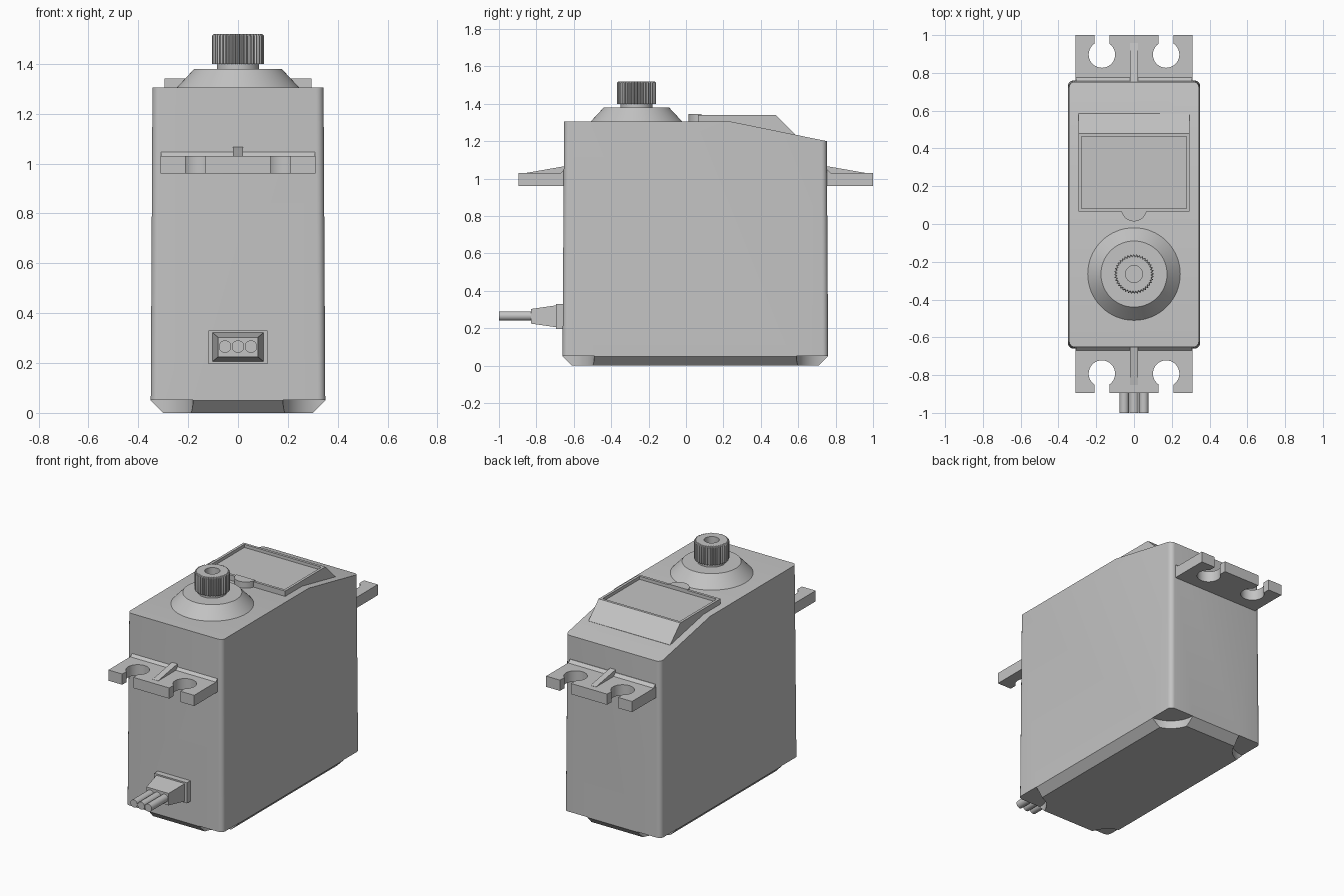
import bpy, bmesh
from math import sin, cos, pi, radians
from mathutils import Vector

if "Cube" in bpy.data.objects:
    bpy.data.objects.remove(bpy.data.objects["Cube"])

grey = bpy.data.materials.new("plain grey")
grey.use_nodes = True
grey.diffuse_color = (0.55, 0.55, 0.55, 1)
grey.node_tree.nodes["Principled BSDF"].inputs["Base Color"].default_value = grey.diffuse_color


def finish(name, bm, smooth=True):
    """Turn a bmesh into a grey object."""
    bmesh.ops.recalc_face_normals(bm, faces=bm.faces[:])
    mesh = bpy.data.meshes.new(name)
    bm.to_mesh(mesh)
    bm.free()
    mesh.materials.append(grey)
    ob = bpy.data.objects.new(name, mesh)
    bpy.context.collection.objects.link(ob)
    if smooth:
        select(ob)
        bpy.ops.object.shade_smooth_by_angle(angle=radians(30))
    return ob


def select(ob):
    bpy.ops.object.select_all(action='DESELECT')
    ob.select_set(True)
    bpy.context.view_layer.objects.active = ob


def loft(rings):
    """Closed skin through rings of equal point count."""
    bm = bmesh.new()
    loops = [[bm.verts.new(p) for p in ring] for ring in rings]
    for a, b in zip(loops, loops[1:]):
        for i in range(len(a)):
            j = (i + 1) % len(a)
            bm.faces.new((a[i], a[j], b[j], b[i]))
    bm.faces.new(loops[0])
    bm.faces.new(loops[-1])
    bmesh.ops.recalc_face_normals(bm, faces=bm.faces[:])
    return bm


def prism(points, axis, lo, hi):
    """Extrude a 2D outline along x or z."""
    if axis == 'x':
        return loft([[(d, a, b) for a, b in points] for d in (lo, hi)])
    return loft([[(a, b, d) for a, b in points] for d in (lo, hi)])


def lathe(profile, x, y, n, tooth=0):
    """Revolve (radius, z) points; wide rings may carry teeth."""
    rings = []
    for r, z in profile:
        radii = [r - (tooth if i % 4 > 1 and r > 0.09 else 0) for i in range(n)]
        rings.append([(x + q * cos(2 * pi * i / n), y + q * sin(2 * pi * i / n), z)
                      for i, q in enumerate(radii)])
    return loft(rings)


def rounded_rect(hx, y0, y1, z, r=0.03, steps=6):
    corners = [(hx - r, y1 - r, 0), (r - hx, y1 - r, 90),
               (r - hx, y0 + r, 180), (hx - r, y0 + r, 270)]
    return [(cx + r * cos(radians(a + 90 * k / steps)),
             cy + r * sin(radians(a + 90 * k / steps)), z)
            for cx, cy, a in corners for k in range(steps + 1)]


# Case: tapered rounded box with a chamfered base and a sloping rear top
bm = loft([rounded_rect(0.30, -0.61, 0.71, 0),
           rounded_rect(0.35, -0.66, 0.76, 0.05),
           rounded_rect(0.343, -0.652, 0.752, 1.305)])
bmesh.ops.bisect_plane(bm, geom=bm.verts[:] + bm.edges[:] + bm.faces[:],
                       plane_co=(0, 0.24, 1.305), plane_no=Vector((0, 0.105, 0.515)),
                       clear_outer=True)
bmesh.ops.holes_fill(bm, edges=[e for e in bm.edges if e.is_boundary])
case = finish("case", bm, False)

# Round screw recesses in the base corners
for x in (-0.35, 0.35):
    for y in (-0.66, 0.76):
        cutter = finish("recess_cutter", lathe([(0.17, -0.1), (0.17, 0.052)], x, y, 64), False)
        cutter.hide_render = True
        mod = case.modifiers.new("recess", 'BOOLEAN')
        mod.operation = 'DIFFERENCE'
        mod.solver = 'EXACT'
        mod.object = cutter
        select(case)
        bpy.ops.object.modifier_apply(modifier=mod.name)
        bpy.data.objects.remove(cutter)
select(case)
bpy.ops.object.shade_smooth_by_angle(angle=radians(30))

# Mounting flanges with keyhole slots, a ramp at the root and a central rib
for side, s, root in (("front", -1, -0.652), ("rear", 1, 0.757)):
    tip = 0.243
    outline = [(-0.31, -0.03), (-0.31, tip)]
    for cx in (-0.17, 0.17):
        outline.append((cx - 0.04, tip))
        for k in range(29):
            a = radians(125 + 290 * k / 28)
            outline.append((cx + 0.07 * cos(a), 0.14 + 0.07 * sin(a)))
        outline.append((cx + 0.04, tip))
    outline += [(0.31, tip), (0.31, -0.03)]
    finish(side + "_flange", prism([(x, root + s * v) for x, v in outline], 'z', 0.96, 1.03))
    ramp = [(-0.02, 1.0), (0.018, 1.0), (0.018, 1.03), (0, 1.048), (-0.02, 1.048)]
    finish(side + "_flange_ramp",
           prism([(root + s * v, z) for v, z in ramp], 'x', -0.308, 0.308), False)
    rib = [(-0.02, 1.0), (0.2, 1.0), (0.2, 1.031), (0, 1.066), (-0.02, 1.066)]
    finish(side + "_flange_rib",
           prism([(root + s * v, z) for v, z in rib], 'x', -0.02, 0.02), False)

# Raised cover with a sunken label area
cover = [(0.065, 1.25), (0.065, 1.34), (0.48, 1.34), (0.585, 1.236), (0.585, 1.2), (0.24, 1.2)]
bm = prism(cover, 'x', -0.295, 0.295)
bm.normal_update()
top = [f for f in bm.faces if f.normal.z > 0.95]
bmesh.ops.inset_region(bm, faces=top, thickness=0.024)
bmesh.ops.inset_region(bm, faces=top, thickness=0.0005, depth=-0.02)
finish("raised_cover", bm, False)

# Half-round tab at the cover's front edge
tab = [(0.068 * cos(pi * k / 24), 0.082 - 0.068 * sin(pi * k / 24)) for k in range(25)]
finish("cover_tab", prism(tab, 'z', 1.28, 1.345))

# Output boss and splined shaft
finish("output_boss", lathe([(0.245, 1.29), (0.245, 1.305), (0.175, 1.38)], 0, -0.265, 64))
shaft = [(0.085, 1.37), (0.085, 1.4), (0.104, 1.4), (0.104, 1.512), (0.098, 1.52),
         (0.045, 1.52), (0.045, 1.42)]
finish("splined_shaft", lathe(shaft, 0, -0.265, 160, 0.007))


# Cable entry: collar, tapered strain relief and three wires
def cable_ring(hx, hz, y):
    return [(sx * hx, y, 0.264 + sz * hz) for sx, sz in ((-1, -1), (1, -1), (1, 1), (-1, 1))]


finish("cable_collar", loft([cable_ring(0.118, 0.067, y) for y in (-0.63, -0.696)]), False)
finish("strain_relief", loft([cable_ring(0.102, 0.058, -0.68), cable_ring(0.102, 0.058, -0.696),
                              cable_ring(0.08, 0.039, -0.83)]), False)
for i, x in enumerate((-0.052, 0, 0.052)):
    circle = [(x + 0.025 * cos(pi * k / 12), 0.266 + 0.025 * sin(pi * k / 12)) for k in range(24)]
    finish(f"wire_{i + 1}", loft([[(a, y, b) for a, b in circle] for y in (-0.81, -1.0)]))
